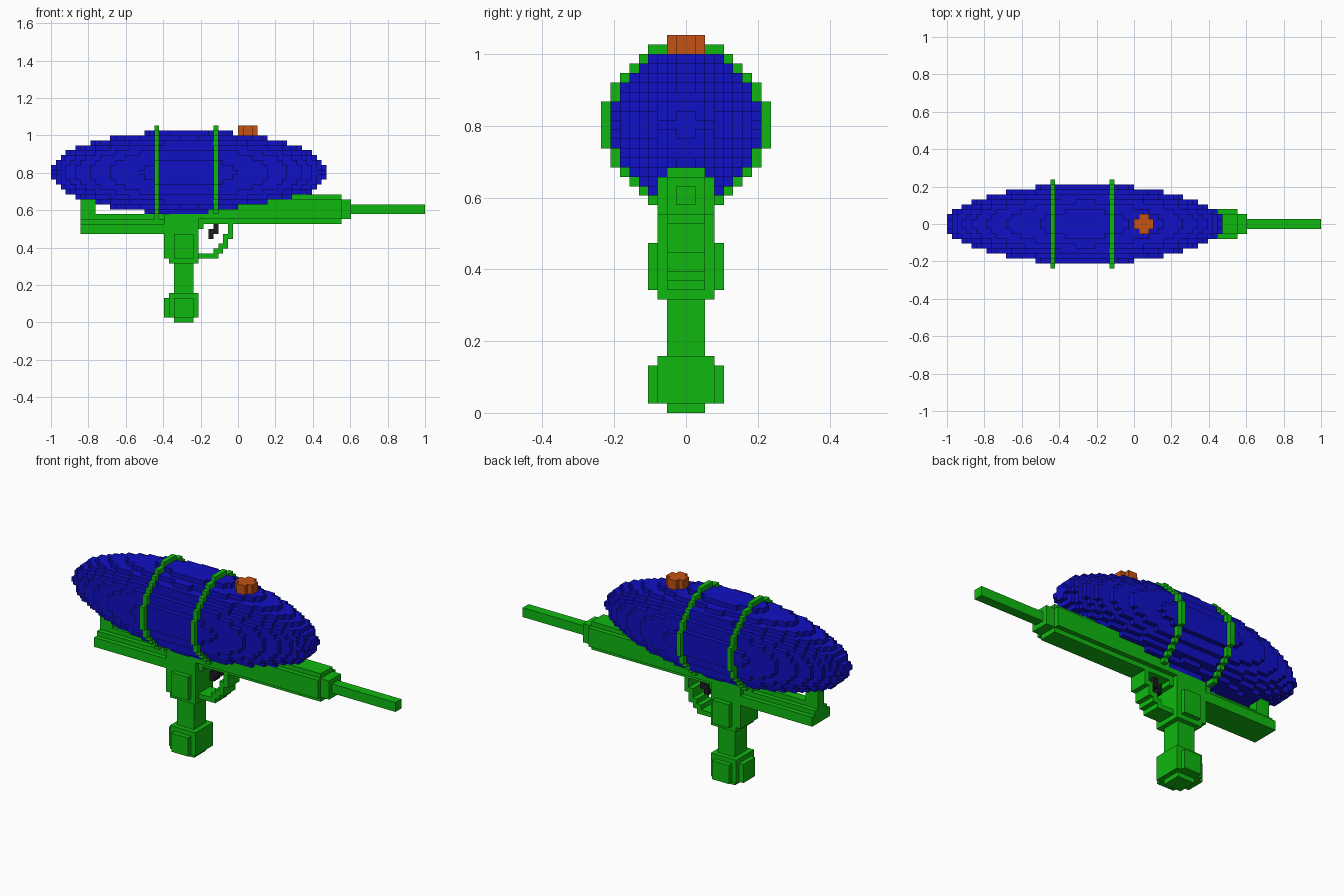
import bpy, bmesh

cube = bpy.data.objects.get("Cube")
if cube:
    bpy.data.objects.remove(cube, do_unlink=True)

U = 2 / 76  # size of one block; x cells run 0..76, y cells are centred, z cells start at 0


def material(name, rgb):
    m = bpy.data.materials.new(name)
    m.use_nodes = True
    m.diffuse_color = (*rgb, 1)
    m.node_tree.nodes["Principled BSDF"].inputs["Base Color"].default_value = (*rgb, 1)
    return m


GREEN = material("green plastic", (0.005, 0.48, 0.005))
BLUE = material("blue tank", (0.005, 0.005, 0.55))
ORANGE = material("orange cap", (0.55, 0.085, 0.007))
BLACK = material("black trigger", (0.012, 0.012, 0.016))


def box(x0, x1, half, z0, z1):
    """Cells of a block that is symmetric about y = 0."""
    return {(x, y, z) for x in range(x0, x1) for y in range(-half, half) for z in range(z0, z1)}


def union(*boxes):
    cells = set()
    for b in boxes:
        cells |= box(*b)
    return cells


# corner offsets of each cell side, wound outwards
SIDES = {
    (1, 0, 0): ((1, 0, 0), (1, 1, 0), (1, 1, 1), (1, 0, 1)),
    (-1, 0, 0): ((0, 0, 0), (0, 0, 1), (0, 1, 1), (0, 1, 0)),
    (0, 1, 0): ((0, 1, 0), (0, 1, 1), (1, 1, 1), (1, 1, 0)),
    (0, -1, 0): ((0, 0, 0), (1, 0, 0), (1, 0, 1), (0, 0, 1)),
    (0, 0, 1): ((0, 0, 1), (1, 0, 1), (1, 1, 1), (0, 1, 1)),
    (0, 0, -1): ((0, 0, 0), (0, 1, 0), (1, 1, 0), (1, 0, 0)),
}


def build(name, cells, mat):
    """Make a mesh from the exposed sides of a set of cells."""
    bm = bmesh.new()
    verts = {}
    for x, y, z in sorted(cells):
        for (dx, dy, dz), corners in SIDES.items():
            if (x + dx, y + dy, z + dz) in cells:
                continue
            face = []
            for a, b, c in corners:
                key = (x + a, y + b, z + c)
                if key not in verts:
                    verts[key] = bm.verts.new((key[0] * U - 1, key[1] * U, key[2] * U))
                face.append(verts[key])
            bm.faces.new(face)
    mesh = bpy.data.meshes.new(name)
    bm.to_mesh(mesh)
    bm.free()
    mesh.materials.append(mat)
    obj = bpy.data.objects.new(name, mesh)
    bpy.context.collection.objects.link(obj)


# Receiver: rear rail with stub, middle section, bevelled front body
receiver = union(
    (6, 24, 3, 18, 20), (6, 24, 2, 20, 21), (6, 24, 1, 21, 22), (6, 9, 1, 22, 25),
    (23, 32, 2, 20, 22), (23, 32, 3, 21, 22),
    (32, 59, 2, 20, 26), (32, 59, 3, 21, 25),
)
build("receiver", receiver, GREEN)

# Muzzle collar and barrel
build("muzzle_collar", box(59, 61, 2, 21, 25), GREEN)
build("barrel", box(61, 76, 1, 22, 24), GREEN)

# Grip block with raised side pads, handle and rounded pommel
build("grip_block", union((23, 30, 3, 13, 21), (24, 30, 3, 12, 13), (25, 29, 4, 13, 18)), GREEN)
build("handle", box(25, 29, 2, 6, 12), GREEN)
build("pommel", union((24, 30, 3, 1, 6), (25, 29, 4, 1, 5), (23, 30, 2, 1, 5),
                      (25, 29, 2, 0, 1)), GREEN)

# Stepped trigger guard and trigger
build("trigger_guard", union((30, 34, 2, 13, 14), (33, 35, 2, 14, 15), (34, 36, 2, 15, 16),
                             (35, 36, 2, 16, 17), (35, 37, 2, 17, 18), (36, 37, 2, 18, 20),
                             (30, 31, 2, 19, 20)), GREEN)
build("trigger", union((32, 33, 1, 17, 19), (33, 34, 1, 18, 20)), BLACK)

# Bands: half height of the hoop for each column outwards from the middle
HOOP = (9, 9, 8, 8, 7, 6, 5, 4, 2)


def hoop(x):
    return {(x, y, z) for i, h in enumerate(HOOP) for y in (i, -1 - i)
            for z in range(30 - h, 31 + h)}


bands = {"rear_band": hoop(21), "front_band": hoop(33)}
for name, cells in bands.items():
    build(name, cells - receiver, GREEN)

# Tank: stepped ellipsoid around the bands
tank = {(x, y, z) for x in range(56) for y in range(-8, 8) for z in range(22, 39)
        if ((x - 27.5) / 28) ** 2 + ((y + 0.5) / 8) ** 2 + ((z - 30) / 8.5) ** 2 <= 1}
build("tank", tank - receiver - bands["rear_band"] - bands["front_band"], BLUE)

# Filler cap with notched corners
build("filler_cap", union((38, 42, 1, 38, 40), (39, 41, 2, 38, 40)), ORANGE)
